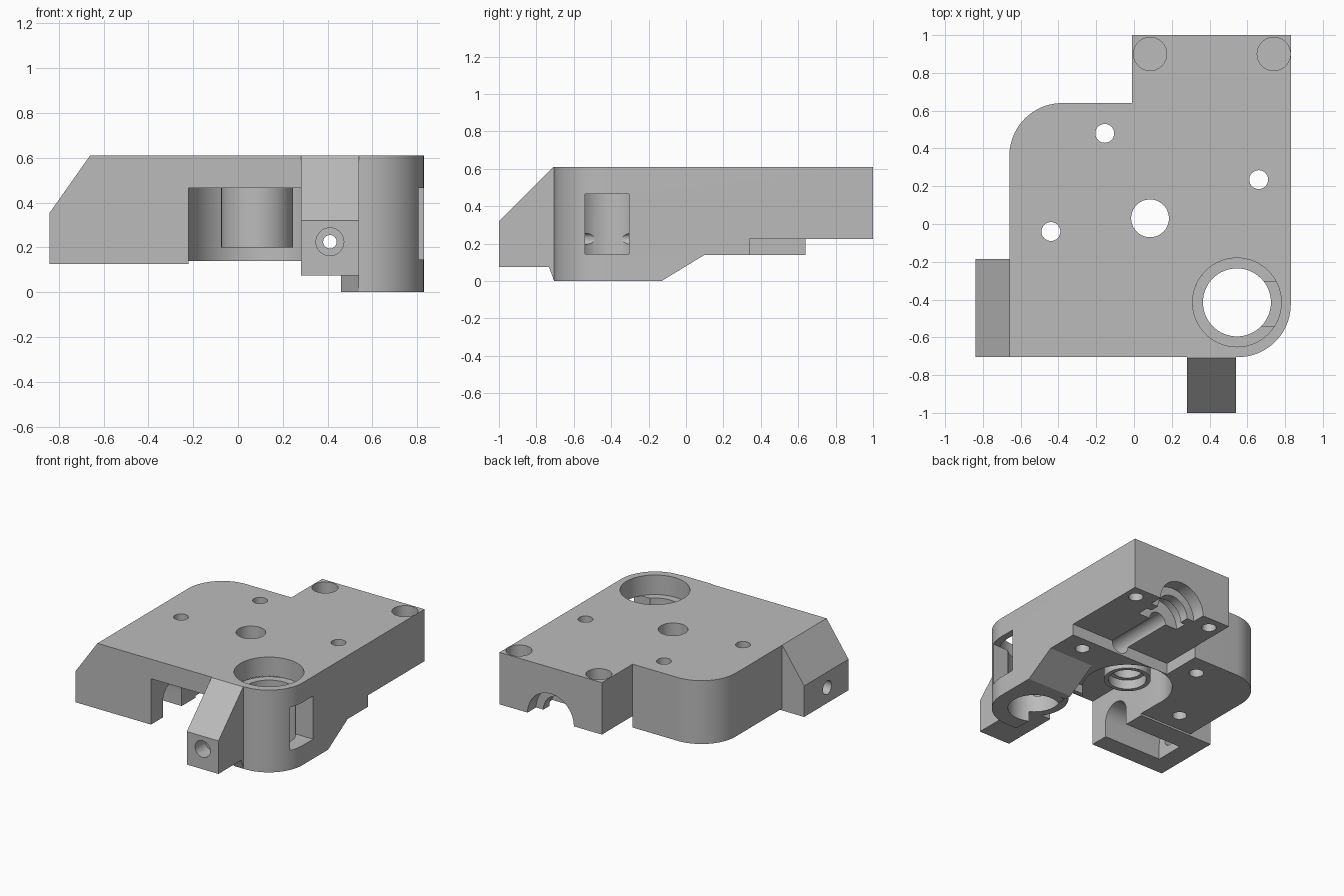
import bpy, bmesh
from math import cos, sin, pi, radians

cube = bpy.data.objects.get("Cube")
if cube:
    bpy.data.objects.remove(cube, do_unlink=True)

grey = bpy.data.materials.new("plain grey")
grey.use_nodes = True
grey.diffuse_color = (0.5, 0.5, 0.5, 1)
grey.node_tree.nodes["Principled BSDF"].inputs["Base Color"].default_value = (0.5, 0.5, 0.5, 1)


def prism(name, axis, points, lo, hi):
    """Extrude a flat profile along an axis; the points use the other two axes in order."""
    place = {"X": lambda a, b, t: (t, a, b),
             "Y": lambda a, b, t: (a, t, b),
             "Z": lambda a, b, t: (a, b, t)}[axis]
    bm = bmesh.new()
    low = [bm.verts.new(place(a, b, lo)) for a, b in points]
    high = [bm.verts.new(place(a, b, hi)) for a, b in points]
    bm.faces.new(low)
    bm.faces.new(high)
    n = len(points)
    for i in range(n):
        j = (i + 1) % n
        bm.faces.new((low[i], low[j], high[j], high[i]))
    bmesh.ops.recalc_face_normals(bm, faces=bm.faces)
    mesh = bpy.data.meshes.new(name)
    bm.to_mesh(mesh)
    bm.free()
    mesh.materials.append(grey)
    ob = bpy.data.objects.new(name, mesh)
    bpy.context.collection.objects.link(ob)
    return ob


def arc(cx, cy, r, start, end, steps):
    angles = [radians(start + (end - start) * i / steps) for i in range(steps + 1)]
    return [(cx + r * cos(a), cy + r * sin(a)) for a in angles]


def cylinder(name, axis, centre, r, lo, hi, sides=64):
    return prism(name, axis, arc(*centre, r, 0, 360, sides)[:-1], lo, hi)


def box(name, x, y, z):
    return prism(name, "Z", [(x[0], y[0]), (x[1], y[0]), (x[1], y[1]), (x[0], y[1])], *z)


def combine(tool, operation):
    """Apply a boolean to the body and discard the tool."""
    mod = body.modifiers.new("shape", "BOOLEAN")
    mod.operation, mod.solver, mod.object = operation, "EXACT", tool
    bpy.context.view_layer.objects.active = body
    bpy.ops.object.modifier_apply(modifier=mod.name)
    bpy.data.objects.remove(tool, do_unlink=True)


def add(tool):
    combine(tool, "UNION")


def cut(tool):
    combine(tool, "DIFFERENCE")


# Main body with two rounded corners and a rear tongue
outline = ([(-0.66, -0.705)] + arc(0.55, -0.425, 0.28, -90, 0, 20)
           + [(0.83, 1), (-0.01, 1), (-0.01, 0.64)] + arc(-0.38, 0.36, 0.28, 90, 180, 20))
body = prism("carriage_body", "Z", outline, 0, 0.61)

# Stepped and sloping underside
cut(box("left_underside", (-1, 0.46), (-2, 2), (-1, 0.14)))
cut(prism("slope", "X", [(-0.13, 0), (0.1, 0.14), (2, 0.14), (2, -1), (-0.13, -1)], -1, 2))
cut(box("rear_step", (-0.01, 2), (0.34, 2), (-1, 0.225)))

# Side arm, front arm with its small gusset
add(prism("side_arm", "Y", [(-0.84, 0.125), (-0.2, 0.125), (-0.2, 0.61),
                            (-0.66, 0.61), (-0.84, 0.355)], -0.705, -0.185))
add(box("front_wall", (0.28, 0.5), (-0.705, -0.15), (0.075, 0.3)))
add(prism("front_arm", "X", [(-1, 0.075), (-0.66, 0.075), (-0.66, 0.61),
                             (-0.71, 0.61), (-1, 0.32)], 0.28, 0.54))
add(prism("gusset", "X", [(-0.69, 0), (-0.705, 0), (-0.735, 0.08), (-0.69, 0.08)], 0.46, 0.54))

# Gear pocket opening to the front, with a hollow boss in the middle
shaft = (0.085, 0.03)
cut(cylinder("pocket_round", "Z", shaft, 0.308, -1, 0.465))
cut(box("pocket_front", (-0.22, 0.28), (-2, 0.03), (-1, 0.465)))
add(cylinder("boss", "Z", shaft, 0.16, 0.2, 0.5))
cut(cylinder("shaft_hole", "Z", shaft, 0.1, -1, 2))
cut(cylinder("boss_counterbore", "Z", shaft, 0.13, -1, 0.27))

# Bearing well: wide top, narrow ledge, open side and window
well = (0.545, -0.415)
cut(cylinder("well_top", "Z", well, 0.235, 0.465, 2))
cut(cylinder("well_bottom", "Z", well, 0.18, -1, 0.5))
cut(prism("well_side", "Z", arc(*well, 0.235, 100, 218, 24) + [(0.2, -0.56), (0.2, -0.184)],
          -1, 0.47))
cut(box("window", (0.5, 2), (-0.54, -0.305), (0.145, 0.465)))

# Screw holes
for x, y in [(-0.155, 0.48), (0.66, 0.235), (-0.44, -0.04)]:
    cut(cylinder("screw_hole", "Z", (x, y), 0.05, -1, 2, 32))
for x in (0.085, 0.74):
    cut(cylinder("counterbore", "Z", (x, 0.9), 0.088, 0.42, 2, 40))
    cut(cylinder("rear_screw_hole", "Z", (x, 0.9), 0.05, -1, 0.4, 32))

# Feed channel along the depth, stepped at the rear
feed = (0.41, 0.225)
for r, lo, hi in [(0.19, 0.9, 2), (0.13, 0.82, 0.91), (0.17, 0.74, 0.83), (0.07, -0.3, 0.75),
                  (0.03, -2, -0.2), (0.062, -2, -0.88)]:
    cut(cylinder("feed_channel", "Y", feed, r, lo, hi, 48))

# Spring groove and hole through the side arm
cut(prism("spring_groove", "X", arc(-0.455, 0.24, 0.11, 0, 180, 24)
          + [(-0.565, -1), (-0.345, -1)], -0.7, -0.1))
cut(cylinder("side_hole", "X", (-0.455, 0.24), 0.05, -2, -0.6, 32))

# Crisp edges with smooth round walls
bpy.ops.object.select_all(action="DESELECT")
body.select_set(True)
bpy.context.view_layer.objects.active = body
bpy.ops.object.shade_smooth_by_angle(angle=radians(30))
